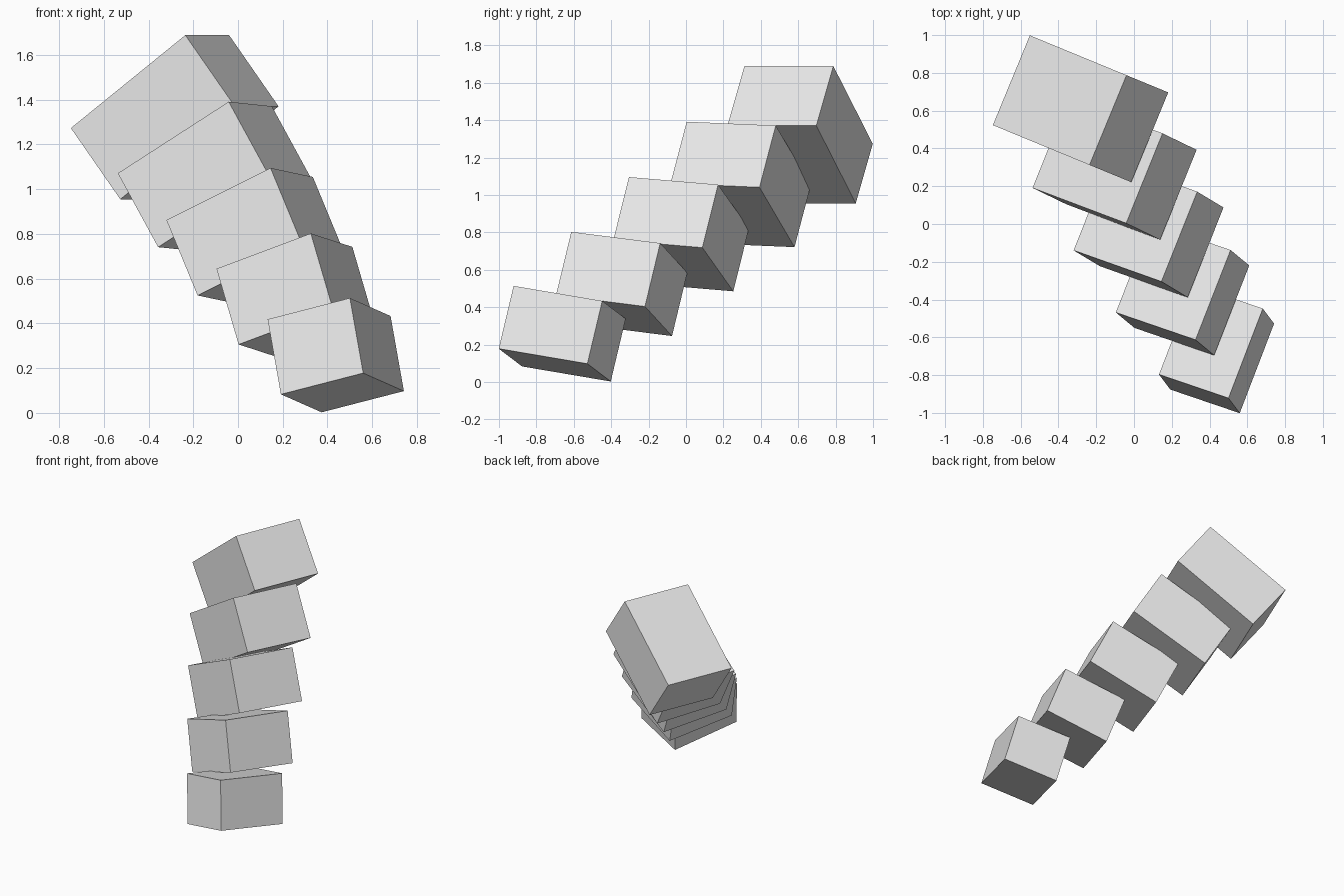
import bpy
from math import radians
from mathutils import Euler, Vector

cube = bpy.data.objects.get("Cube")
if cube:
    bpy.data.objects.remove(cube, do_unlink=True)

# One plain grey for every block
grey = bpy.data.materials.new("light_grey")
grey.use_nodes = True
colour = (0.8, 0.8, 0.8, 1.0)
grey.diffuse_color = colour
grey.node_tree.nodes["Principled BSDF"].inputs["Base Color"].default_value = colour

# Bottom and top blocks; those between are evenly stepped
COUNT = 5
BOTTOM = {"centre": Vector((0.437, -0.662, 0.258)),
          "size": Vector((0.40, 0.514, 0.35)),
          "turn": Vector((-9, -13.9, -21))}
TOP = {"centre": Vector((-0.283, 0.61, 1.322)),
       "size": Vector((0.692, 0.514, 0.398)),
       "turn": Vector((0, -36.9, -22.4))}


def add_block(name, centre, size, turn):
    bpy.ops.mesh.primitive_cube_add(size=1, location=centre)
    block = bpy.context.object
    block.name = name
    block.scale = size
    block.rotation_mode = 'YXZ'
    block.rotation_euler = Euler([radians(a) for a in turn], 'YXZ')
    block.data.materials.append(grey)


# Leaning, widening stack of blocks
for i in range(COUNT):
    t = i / (COUNT - 1)
    add_block(f"block_{i + 1}", **{k: BOTTOM[k].lerp(TOP[k], t) for k in BOTTOM})
